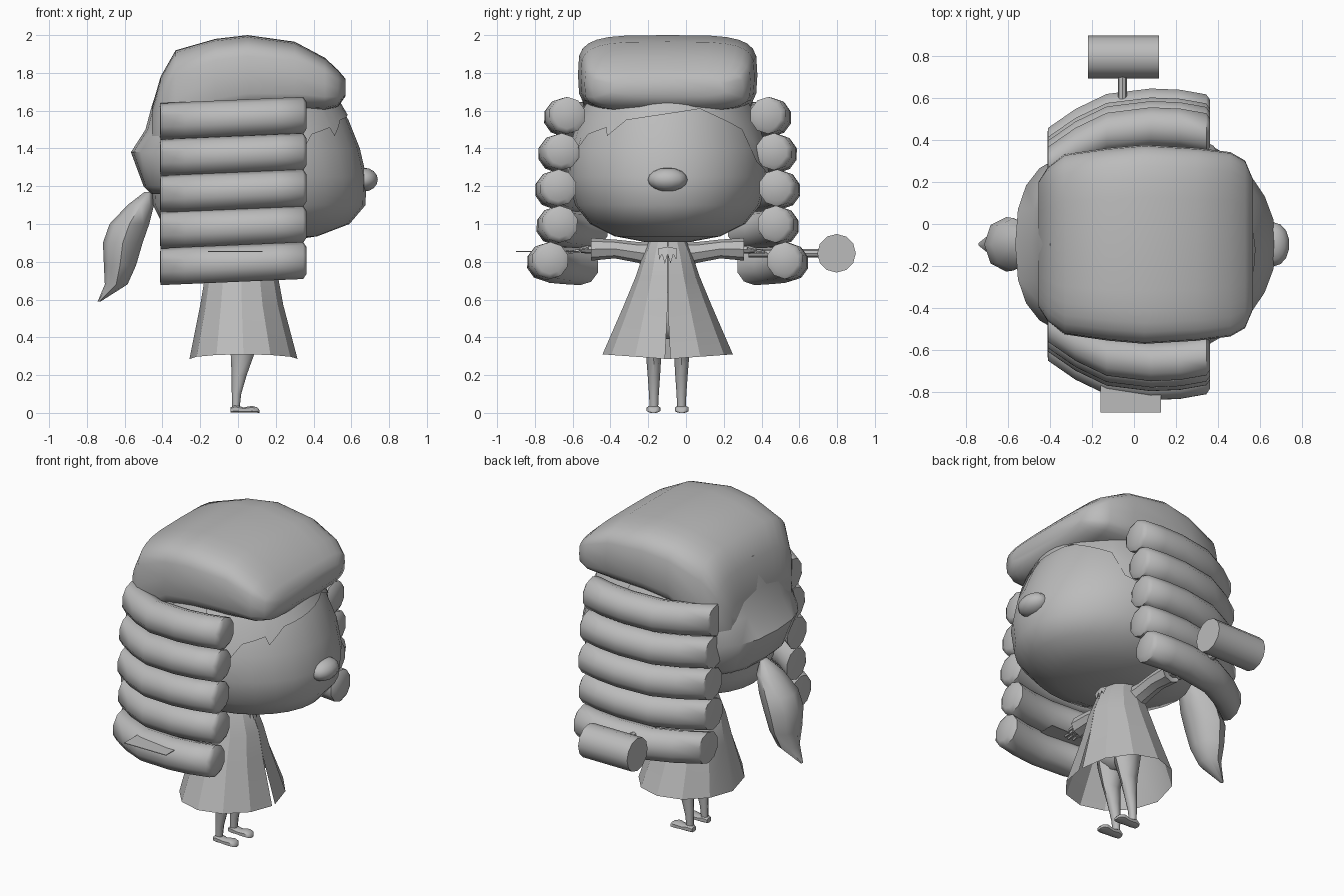
import bpy, bmesh, math
from mathutils import Vector

if "Cube" in bpy.data.objects:
    bpy.data.objects.remove(bpy.data.objects["Cube"])

Y0 = -0.097                       # the figure's plane of symmetry
grey = bpy.data.materials.new("plain grey")
grey.diffuse_color = (0.5, 0.5, 0.5, 1)
grey.use_nodes = True
grey.node_tree.nodes["Principled BSDF"].inputs["Base Color"].default_value = grey.diffuse_color


def finish(name, bm, angle=40):
    bmesh.ops.recalc_face_normals(bm, faces=bm.faces)
    me = bpy.data.meshes.new(name)
    bm.to_mesh(me)
    bm.free()
    ob = bpy.data.objects.new(name, me)
    bpy.context.collection.objects.link(ob)
    me.materials.append(grey)
    if angle:
        bpy.ops.object.select_all(action='DESELECT')
        ob.select_set(True)
        bpy.context.view_layer.objects.active = ob
        bpy.ops.object.shade_smooth_by_angle(angle=math.radians(angle))
    return ob


def loft(name, rings, angle=40, closed=True, caps=True):
    """Skin a list of equal-length point rings."""
    bm = bmesh.new()
    vs = [[bm.verts.new(p) for p in r] for r in rings]
    n = len(rings[0])
    for a, b in zip(vs, vs[1:]):
        for i in range(n if closed else n - 1):
            j = (i + 1) % n
            bm.faces.new((a[i], a[j], b[j], b[i]))
    if caps:
        bm.faces.new(vs[0])
        bm.faces.new(vs[-1])
    return finish(name, bm, angle)


def oval(axis, c, ra, rb, n=10, p=2.0, turn=0.0):
    """Superellipse ring around c, lying across the given axis."""
    out = []
    for i in range(n):
        t = 2 * math.pi * i / n + turn
        u, v = math.cos(t), math.sin(t)
        u = math.copysign(abs(u) ** (2 / p), u) * ra
        v = math.copysign(abs(v) ** (2 / p), v) * rb
        d = {'x': (0, u, v), 'y': (u, 0, v), 'z': (u, v, 0)}[axis]
        out.append(Vector(c) + Vector(d))
    return out


def zring(z, x0, x1, ry, n=10, p=2.0, turn=0.0):
    return oval('z', ((x0 + x1) / 2, Y0, z), (x1 - x0) / 2, ry, n, p, turn)


# Head: z, back x, front x, half width
HEAD = [(0.905, 0.0, 0.22, 0.12), (0.935, -0.22, 0.42, 0.28), (1.0, -0.4, 0.59, 0.41),
        (1.1, -0.45, 0.675, 0.49), (1.25, -0.46, 0.68, 0.53), (1.4, -0.45, 0.645, 0.52),
        (1.55, -0.42, 0.585, 0.47), (1.68, -0.38, 0.51, 0.41), (1.78, -0.3, 0.4, 0.33)]
loft("head", [zring(*h, n=28) for h in HEAD], 60)


def head_point(deg, z, grow):
    for a, b in zip(HEAD, HEAD[1:]):
        if a[0] <= z <= b[0]:
            k = (z - a[0]) / (b[0] - a[0])
            x0, x1, ry = [p + (q - p) * k for p, q in zip(a[1:], b[1:])]
            t = math.radians(deg)
            return ((x0 + x1) / 2 + (x1 - x0) / 2 * grow * math.cos(t),
                    Y0 + ry * grow * math.sin(t), z)


# Hairline: thin shell on the forehead with a jagged lower edge
edge = [(-80, 1.25), (-71, 1.32), (-56, 1.475), (-41, 1.51), (-39, 1.465), (-27, 1.55),
        (22, 1.61), (52, 1.5), (61, 1.33), (80, 1.25)]
cols = []
for (a, za), (b, zb) in zip(edge, edge[1:]):
    m = max(1, round((b - a) / 8))
    cols += [(a + (b - a) * i / m, za + (zb - za) * i / m) for i in range(m)]
cols.append(edge[-1])
loft("hairline", [[head_point(d, z + (1.73 - z) * i / 4, 1.025) for i in range(5)]
                  for d, z in cols], 50, closed=False, caps=False)

# Nose
bm = bmesh.new()
bmesh.ops.create_uvsphere(bm, u_segments=14, v_segments=8, radius=1)
for v in bm.verts:
    v.co = (0.667 + v.co.x * 0.075, Y0 + v.co.y * 0.105, 1.235 + v.co.z * 0.063)
finish("nose", bm, 60)

# Wig crown, skinned front to back: x, half width, top z, bottom z
crown = [(-0.455, 0.30, 1.62, 1.35), (-0.41, 0.37, 1.78, 1.33), (-0.33, 0.43, 1.92, 1.4),
         (-0.12, 0.46, 1.98, 1.55), (0.05, 0.475, 2.0, 1.58), (0.3, 0.46, 1.965, 1.59),
         (0.46, 0.44, 1.88, 1.60), (0.53, 0.40, 1.815, 1.62), (0.568, 0.31, 1.77, 1.675)]
loft("wig_crown", [oval('x', (x, Y0, (t + b) / 2), w, (t - b) / 2, 28, 4)
                   for x, w, t, b in crown], 60)

# Wig back, bulging behind the head
back = [(1.16, -0.46, 0.1, 0.36), (1.2, -0.5, 0.1, 0.39), (1.38, -0.567, 0.1, 0.43),
        (1.5, -0.49, 0.1, 0.44), (1.62, -0.458, 0.1, 0.43), (1.8, -0.4, 0.1, 0.39)]
loft("wig_back", [zring(*b, n=20, p=2.5) for b in back], 50)

# Five rolled curls on each side
path = [(-0.41, 0.365), (-0.28, 0.455), (-0.13, 0.527), (0.08, 0.553), (0.22, 0.547), (0.345, 0.525)]
for side, label in ((1, "left"), (-1, "right")):
    for i, shift in enumerate((-0.09, -0.06, -0.043, -0.05, 0)):
        rings = []
        for k, (x, y) in enumerate(path):
            c = (x, Y0 + side * (y + shift - Y0), 1.56 - 0.192 * i + 0.043 * x)
            rings.append(oval('x', c, 0.098, 0.098, 10, turn=0.3))
        for src, dx, at in ((rings[-1], 0.018, len(rings)), (rings[0], -0.003, 0)):
            c = sum(src, Vector()) / len(src)
            rings.insert(at, [c + (p - c) * 0.72 + Vector((dx, 0, 0)) for p in src])
        loft(f"curl_{label}_{i + 1}", rings, 50)

# Ponytail: x, z, half depth, half width
tail = [(-0.475, 1.17, 0.02, 0.03), (-0.515, 1.1, 0.07, 0.09), (-0.575, 1.0, 0.105, 0.125),
        (-0.61, 0.9, 0.105, 0.13), (-0.625, 0.78, 0.085, 0.11), (-0.645, 0.68, 0.06, 0.07),
        (-0.735, 0.59, 0.008, 0.01)]
loft("ponytail", [zring(z, x - d, x + d, w, 8) for x, z, d, w in tail], 50)

# Robe: hollow skirt with a narrow slit at the front: z, back x, front x, half width, slit
robe = [(0.285, -0.257, 0.315, 0.345, 0.014), (0.57, -0.2, 0.24, 0.232, 0.0005),
        (0.72, -0.175, 0.212, 0.17, 0.0005), (0.84, -0.13, 0.165, 0.13, 0.0005),
        (0.93, -0.07, 0.1, 0.09, 0.0005)]
rings = []
for z, x0, x1, ry, s in robe:
    ring = zring(z, x0, x1, ry, 12)
    ring.append(ring[0].copy())
    ring[0].y += s
    ring[-1].y -= s
    if z < 0.3:                   # hem lifts a little at the sides
        for p in ring:
            p.z += 0.025 * abs(p.y - Y0) / ry
    rings.append(ring)
loft("robe", rings, 25, closed=False, caps=False)

# Collar ruffle: two small pointed flaps
for s in (1, -1):
    bm = bmesh.new()
    pts = [(0.165, 0.0, 0.88), (0.16, 0.05, 0.87), (0.185, 0.045, 0.81),
           (0.182, 0.03, 0.84), (0.19, 0.015, 0.79), (0.18, 0.0, 0.84)]
    bm.faces.new([bm.verts.new((x, Y0 + s * y, z)) for x, y, z in pts])
    finish("collar_flap", bm, 0)

# Arms and legs, mirrored
for s, label in ((1, "left"), (-1, "right")):
    def at(x, y, z):
        return (x, Y0 + s * y, z)
    # Sleeve with an open, flared cuff
    sleeve = [(0.05, 0.07, 0.835, 0.075), (0.16, 0.06, 0.85, 0.055), (0.28, 0.06, 0.868, 0.05),
              (0.405, 0.065, 0.866, 0.06), (0.395, 0.035, 0.866, 0.03)]
    loft("sleeve_" + label, [oval('y', at(-0.02, y, z), rx, rz, 8) for y, rx, z, rz in sleeve], 35)
    # Hand with three fingers and a thumb
    palm = [(0.38, 0.025, 0.018), (0.42, 0.035, 0.022), (0.46, 0.035, 0.018)]
    loft("hand_" + label, [oval('y', at(-0.035, y, 0.865), a, b, 8) for y, a, b in palm])
    for dx, y0, y1, dz in ((-0.025, 0.45, 0.515, 0), (0, 0.45, 0.525, 0),
                           (0.025, 0.45, 0.515, 0), (0.035, 0.42, 0.47, 0.015)):
        loft("finger_" + label, [oval('y', at(-0.035 + dx, y0, 0.862 + dz), 0.011, 0.011, 6),
                                 oval('y', at(-0.035 + dx * 1.2, y1, 0.85 + dz), 0.008, 0.008, 6)])
    # Leg: z, x, half depth, half width, sideways offset
    leg = [(0.02, -0.012, 0.02, 0.022, 0.073), (0.1, -0.008, 0.025, 0.026, 0.073),
           (0.2, 0.006, 0.04, 0.033, 0.073), (0.3, 0.022, 0.06, 0.04, 0.074),
           (0.42, 0.03, 0.085, 0.065, 0.07), (0.5, 0.03, 0.1, 0.075, 0.065)]
    loft("leg_" + label, [oval('z', at(x, o, z), a, b, 8) for z, x, a, b, o in leg], 50)
    # Shoe: x, half width, top z
    shoe = [(-0.04, 0.022, 0.03), (-0.015, 0.032, 0.042), (0.03, 0.03, 0.03),
            (0.075, 0.038, 0.038), (0.102, 0.032, 0.03), (0.114, 0.015, 0.015)]
    loft("shoe_" + label, [oval('x', at(x, 0.075, t / 2), w, t / 2, 8, 3, math.pi / 8)
                           for x, w, t in shoe], 50)

# Hips hidden inside the robe
loft("hips", [zring(z, 0.03 - a, 0.03 + a, b) for z, a, b in
              ((0.39, 0.05, 0.07), (0.44, 0.1, 0.125), (0.52, 0.12, 0.14), (0.64, 0.1, 0.12))], 50)

# Gavel: handle along y, head along x
loft("gavel_handle", [oval('y', (-0.055, y, 0.845), 0.022, 0.022, 8) for y in (0.33, 0.72)])
loft("gavel_head", [oval('x', (x, 0.797, 0.845), 0.102, 0.102, 12) for x in (-0.22, 0.12)], 35)

# Sheet of paper in the other hand
bm = bmesh.new()
bmesh.ops.create_cube(bm, size=1)
for v in bm.verts:
    v.co = (-0.015 + v.co.x * 0.29, -0.735 + v.co.y * 0.33, 0.855 + v.co.z * 0.004)
finish("paper", bm, 0)
